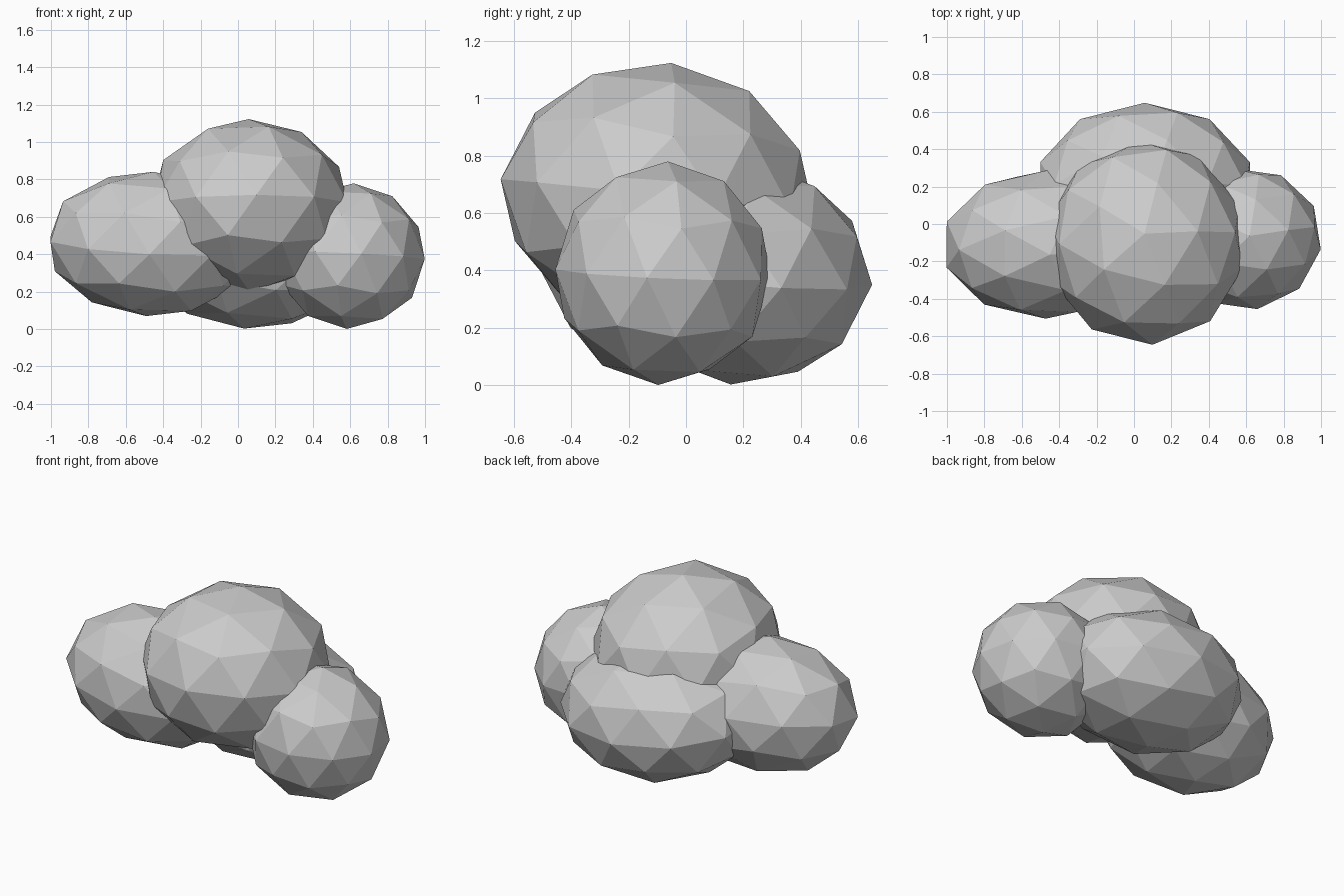
import bpy
from math import radians

if "Cube" in bpy.data.objects:
    bpy.data.objects.remove(bpy.data.objects["Cube"])


def puff(name, centre, radii, tilt):
    """Low-poly faceted ball, stretched and slightly turned."""
    bpy.ops.mesh.primitive_ico_sphere_add(subdivisions=2, radius=1, location=centre)
    ob = bpy.context.object
    ob.name = name
    ob.scale = radii
    ob.rotation_euler = [radians(a) for a in tilt]
    return ob


# Large central puff is the base of the cloud
cloud = puff("cloud", (0.06, -0.10, 0.66), (0.54, 0.55, 0.465), (-6, 0, 4))

# Smaller puffs around it
side_puffs = [
    puff("left_puff", (-0.47, -0.11, 0.455), (0.56, 0.40, 0.39), (8, 3, 0)),
    puff("right_puff", (0.60, -0.08, 0.39), (0.405, 0.38, 0.39), (-2, 3, 9)),
    puff("back_puff", (0.06, 0.19, 0.39), (0.59, 0.46, 0.39), (-5, 4, 0)),
]

# Merge all puffs into one surface
for p in side_puffs:
    union = cloud.modifiers.new("union_" + p.name, 'BOOLEAN')
    union.operation = 'UNION'
    union.solver = 'EXACT'
    union.object = p
    p.hide_render = True
